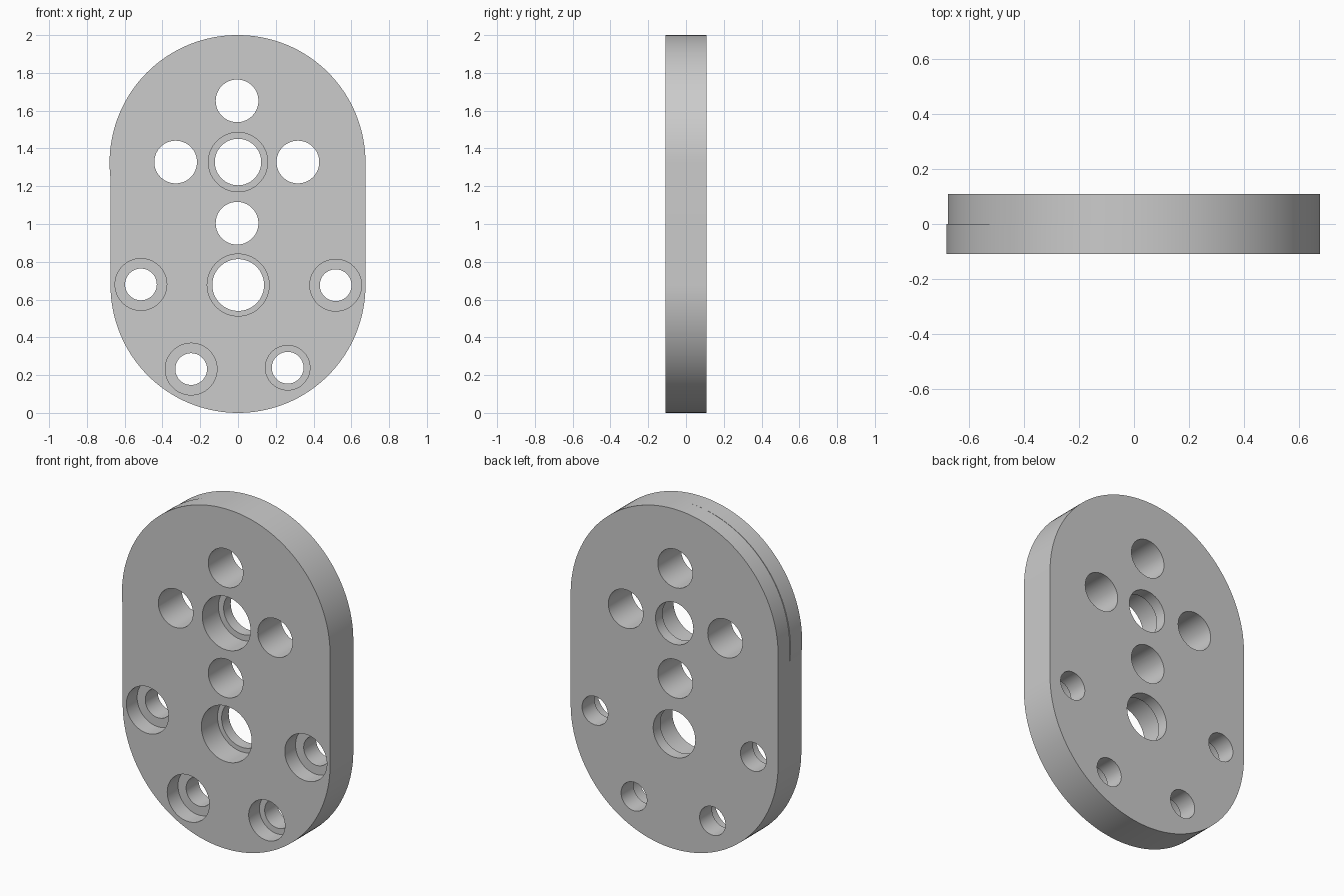
import bpy
import bmesh
from math import pi, radians
from mathutils import Matrix

cube = bpy.data.objects.get("Cube")
if cube:
    bpy.data.objects.remove(cube, do_unlink=True)

HALF = 0.108      # half the plate thickness
RADIUS = 0.675    # radius of the rounded ends
LOW, HIGH = RADIUS, 2 - RADIUS

grey = bpy.data.materials.new("light grey")
grey.use_nodes = True
colour = (0.6, 0.6, 0.6, 1)
grey.diffuse_color = colour
grey.node_tree.nodes["Principled BSDF"].inputs["Base Color"].default_value = colour


def disc(bm, x, z, radius, front, back, segments=64):
    """Cylinder along y between two depths."""
    place = Matrix.Translation((x, (front + back) / 2, z)) @ Matrix.Rotation(pi / 2, 4, 'X')
    bmesh.ops.create_cone(bm, cap_ends=True, segments=segments, radius1=radius,
                          radius2=radius, depth=back - front, matrix=place)


def make_object(name, bm):
    bmesh.ops.recalc_face_normals(bm, faces=bm.faces[:])
    mesh = bpy.data.meshes.new(name)
    bm.to_mesh(mesh)
    bm.free()
    mesh.materials.append(grey)
    obj = bpy.data.objects.new(name, mesh)
    bpy.context.collection.objects.link(obj)
    return obj


def boolean(target, tool, operation):
    """Apply a boolean, then remove the helper."""
    tool.hide_render = True
    mod = target.modifiers.new(operation, 'BOOLEAN')
    mod.operation = operation
    mod.solver = 'EXACT'
    mod.object = tool
    bpy.context.view_layer.objects.active = target
    bpy.ops.object.modifier_apply(modifier=mod.name)
    bpy.data.objects.remove(tool, do_unlink=True)


# Plate: stretch a cylinder by moving its upper half up
bm = bmesh.new()
disc(bm, 0, LOW, RADIUS, -HALF, HALF, 128)
side = [v for v in bm.verts if abs(v.co.z - LOW) < 0.0001]
bmesh.ops.bisect_plane(bm, geom=bm.verts[:] + bm.edges[:] + bm.faces[:],
                       plane_co=(0, 0, LOW + 0.001), plane_no=(0, 0, 1))
for v in bm.verts:
    if v.co.z > LOW + 0.0005:
        v.co.z += HIGH - LOW
plate = make_object("plate", bm)

# Front half of the rounded top sits slightly to one side
bm = bmesh.new()
disc(bm, -0.004, HIGH - 0.001, RADIUS + 0.001, -HALF, 0, 128)
boolean(plate, make_object("front_top_lip", bm), 'UNION')

# Holes: x, z, radius, counterbore radius, counterbore depth
holes = [
    (-0.005, 1.652, 0.113, 0, 0),
    (-0.33, 1.328, 0.113, 0, 0),
    (0.317, 1.328, 0.113, 0, 0),
    (-0.005, 1.004, 0.113, 0, 0),
    (0, 1.328, 0.123, 0.157, 0.15),
    (0.001, 0.677, 0.137, 0.164, 0.15),
    (-0.514, 0.68, 0.084, 0.137, 0.1),
    (0.517, 0.676, 0.084, 0.137, 0.1),
    (-0.248, 0.232, 0.084, 0.137, 0.1),
    (0.263, 0.239, 0.084, 0.118, 0.1),
]
for x, z, radius, bore, depth in holes:
    bm = bmesh.new()
    disc(bm, x, z, radius, -0.2, 0.2)
    boolean(plate, make_object("hole_cutter", bm), 'DIFFERENCE')
    if bore:
        bm = bmesh.new()
        disc(bm, x, z, bore, -0.2, depth - HALF)
        boolean(plate, make_object("bore_cutter", bm), 'DIFFERENCE')

# Smooth the curved walls and keep the rims sharp
bpy.ops.object.select_all(action='DESELECT')
plate.select_set(True)
bpy.context.view_layer.objects.active = plate
bpy.ops.object.shade_smooth_by_angle(angle=radians(30))
